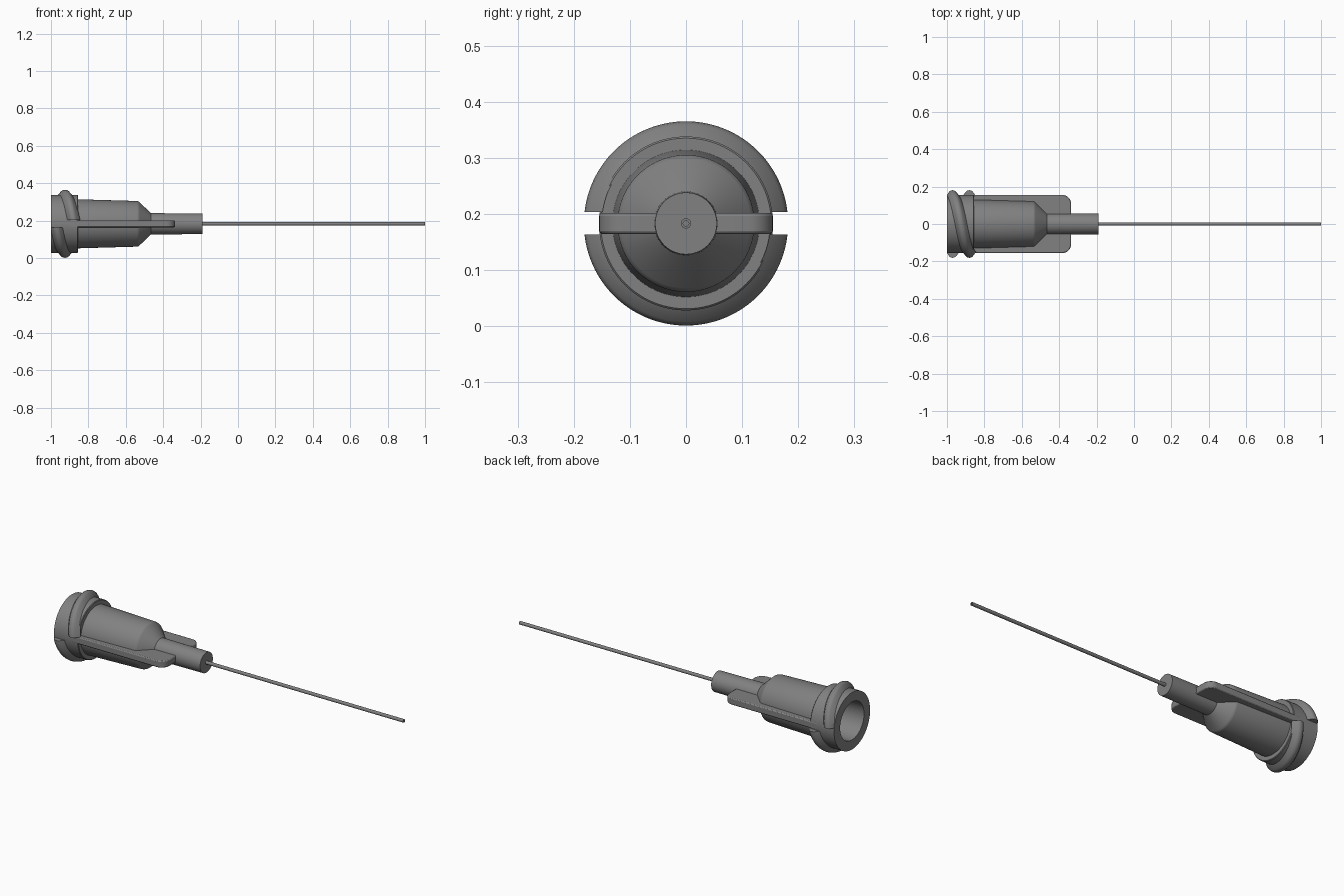
import bpy, bmesh, math
from mathutils import Vector

if "Cube" in bpy.data.objects:
    bpy.data.objects.remove(bpy.data.objects["Cube"])

AXIS_Z = 0.183


def material(name, value):
    mat = bpy.data.materials.new(name)
    mat.use_nodes = True
    colour = (value, value, value, 1)
    mat.diffuse_color = colour
    mat.node_tree.nodes["Principled BSDF"].inputs["Base Color"].default_value = colour
    return mat


grey = material("grey", 0.22)


def finish(bm, name):
    """Turn a bmesh built around the x axis into a smooth, placed object."""
    bmesh.ops.remove_doubles(bm, verts=bm.verts, dist=1e-5)
    bmesh.ops.recalc_face_normals(bm, faces=bm.faces)
    mesh = bpy.data.meshes.new(name)
    bm.to_mesh(mesh)
    bm.free()
    obj = bpy.data.objects.new(name, mesh)
    bpy.context.collection.objects.link(obj)
    obj.location.z = AXIS_Z
    mesh.materials.append(grey)
    bpy.ops.object.select_all(action="DESELECT")
    obj.select_set(True)
    bpy.context.view_layer.objects.active = obj
    bpy.ops.object.shade_smooth_by_angle(angle=math.radians(30))
    return obj


def lathe(name, profile, steps):
    """Spin a closed (x, radius) profile around the x axis."""
    bm = bmesh.new()
    verts = [bm.verts.new((x, 0, r)) for x, r in profile]
    edges = [bm.edges.new((a, b)) for a, b in zip(verts, verts[1:])]
    if profile[0][1] > 0:
        edges.append(bm.edges.new((verts[-1], verts[0])))
    bmesh.ops.spin(bm, geom=verts + edges, cent=(0, 0, 0), axis=(1, 0, 0),
                   angle=math.tau, steps=steps)
    return finish(bm, name)


# Hub: collar, tapered body, cone and neck, with a tapered socket in the back
lathe("hub", [(-0.53, 0), (-0.53, 0.083), (-1, 0.103), (-1, 0.155),
              (-0.858, 0.155), (-0.855, 0.152), (-0.855, 0.131),
              (-0.54, 0.122), (-0.532, 0.120), (-0.526, 0.115),
              (-0.466, 0.057), (-0.19, 0.055), (-0.19, 0)], 96)

# Needle: a thin hollow tube
lathe("needle", [(-0.3, 0.009), (1, 0.009), (1, 0.005), (-0.3, 0.005)], 32)


def thread(name, turn):
    """Half-turn helical rib whose ends stop flat beside the wing plane."""
    bm = bmesh.new()
    section = [(-0.036, 0.15), (-0.031, 0.157), (-0.017, 0.175), (-0.01, 0.180),
               (0, 0.182), (0.01, 0.180), (0.017, 0.175), (0.031, 0.157), (0.036, 0.15)]
    count = 64
    rings = []
    for i in range(count + 1):
        t = i / count
        ring = []
        for dx, r in section:
            gap = math.asin(0.02 / r)
            a = gap + (math.pi - 2 * gap) * t
            x = -0.925 + 0.09 * (t - 0.5) + dx
            ring.append(bm.verts.new((max(x, -1), turn * r * math.cos(a),
                                      turn * r * math.sin(a))))
        rings.append(ring)
    n = len(section)
    for a, b in zip(rings, rings[1:]):
        for j in range(n):
            k = (j + 1) % n
            bm.faces.new((a[j], a[k], b[k], b[j]))
    bm.faces.new(rings[0])
    bm.faces.new(rings[-1])
    return finish(bm, name)


thread("upper_thread", 1)
thread("lower_thread", -1)


def wing(name, side):
    """Flat fin with a rounded outer corner, running from collar to neck."""
    corner = 0.045
    outline = [(-0.9, 0.115), (-0.9, 0.155)]
    for i in range(9):
        a = math.pi / 2 * (1 - i / 8)
        outline.append((-0.337 - corner + corner * math.cos(a),
                        0.155 - corner + corner * math.sin(a)))
    outline += [(-0.337, 0.03), (-0.47, 0.03), (-0.53, 0.1)]
    bm = bmesh.new()
    face = bm.faces.new([bm.verts.new((x, side * y, -0.0185)) for x, y in outline])
    result = bmesh.ops.extrude_face_region(bm, geom=[face])
    moved = [v for v in result["geom"] if isinstance(v, bmesh.types.BMVert)]
    bmesh.ops.translate(bm, verts=moved, vec=Vector((0, 0, 0.037)))
    obj = finish(bm, name)
    # Soft rim
    bevel = obj.modifiers.new("soft_rim", "BEVEL")
    bevel.width = 0.005
    bevel.segments = 2
    bevel.limit_method = "ANGLE"
    bevel.angle_limit = math.radians(50)
    return obj


wing("left_wing", 1)
wing("right_wing", -1)
